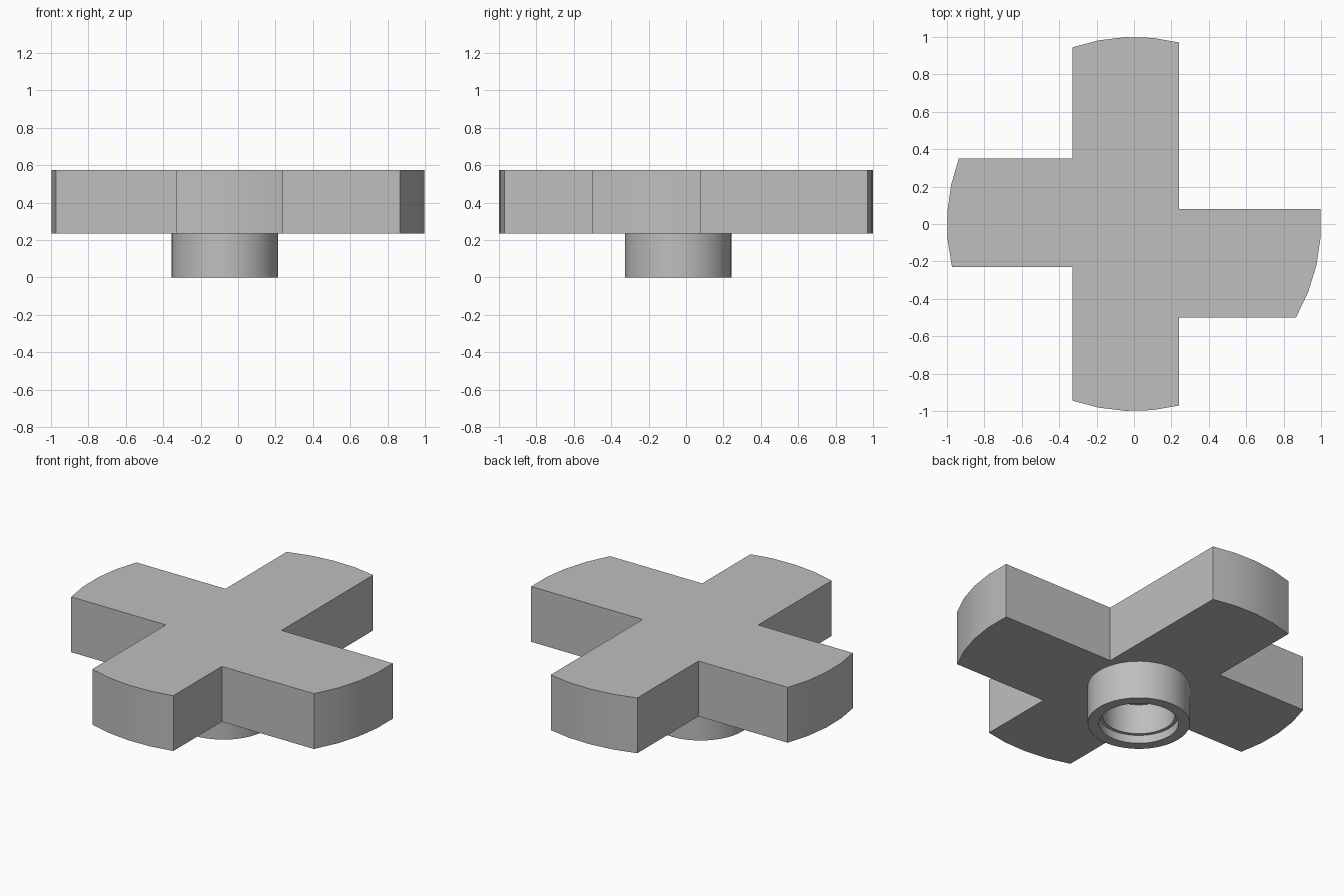
import bpy, bmesh
from math import sin, cos, asin, acos, pi, radians
from mathutils import Matrix, Vector

cube = bpy.data.objects.get("Cube")
if cube:
    bpy.data.objects.remove(cube, do_unlink=True)

grey = bpy.data.materials.new("plain grey")
grey.use_nodes = True
grey.diffuse_color = (0.52, 0.52, 0.52, 1)
grey.node_tree.nodes["Principled BSDF"].inputs["Base Color"].default_value = (0.52, 0.52, 0.52, 1)

BASE, TOP = 0.235, 0.575
X0, X1 = -0.33, 0.24          # sides of the long bar
LEFT_Y = (-0.23, 0.35)        # sides of the left arm
RIGHT_Y = (-0.50, 0.08)       # sides of the right arm


def finish(bm, name, angle=30):
    bmesh.ops.recalc_face_normals(bm, faces=bm.faces)
    mesh = bpy.data.meshes.new(name)
    bm.to_mesh(mesh)
    bm.free()
    mesh.materials.append(grey)
    obj = bpy.data.objects.new(name, mesh)
    bpy.context.collection.objects.link(obj)
    bpy.ops.object.select_all(action="DESELECT")
    obj.select_set(True)
    bpy.context.view_layer.objects.active = obj
    bpy.ops.object.shade_smooth_by_angle(angle=radians(angle))
    return obj


def arc(start, end, steps=4):
    """Points along the unit circle that rounds the arm ends."""
    angles = [start + (end - start) * i / steps for i in range(steps + 1)]
    return [(cos(a), sin(a)) for a in angles]


# Cross body: one outline, counter-clockwise, with an arc at each arm end
outline = arc(asin(RIGHT_Y[0]), asin(RIGHT_Y[1]))
outline += [(X1, RIGHT_Y[1])]
outline += arc(acos(X1), acos(X0))
outline += [(X0, LEFT_Y[1])]
outline += arc(pi - asin(LEFT_Y[1]), pi - asin(LEFT_Y[0]))
outline += [(X0, LEFT_Y[0])]
outline += arc(-acos(X0), -acos(X1))
outline += [(X1, RIGHT_Y[0])]

bm = bmesh.new()
face = bm.faces.new([bm.verts.new((x, y, BASE)) for x, y in outline])
top = bmesh.ops.extrude_face_region(bm, geom=[face])["geom"]
bmesh.ops.translate(bm, vec=(0, 0, TOP - BASE),
                    verts=[v for v in top if isinstance(v, bmesh.types.BMVert)])
finish(bm, "cross_body")

# Hub: a turned ring with a shallow step inside the bore
centre = Vector((-0.07, -0.042, 0))
profile = [(0.285, BASE), (0.285, 0), (0.222, 0), (0.222, 0.05), (0.202, 0.05), (0.202, BASE)]
bm = bmesh.new()
verts = [bm.verts.new(centre + Vector((r, 0, z))) for r, z in profile]
edges = [bm.edges.new(pair) for pair in zip(verts, verts[1:])]
bmesh.ops.spin(bm, geom=verts + edges, cent=centre, axis=(0, 0, 1),
               angle=2 * pi, steps=48, use_merge=True)
bmesh.ops.remove_doubles(bm, verts=bm.verts, dist=0.0001)
finish(bm, "hub_ring")
